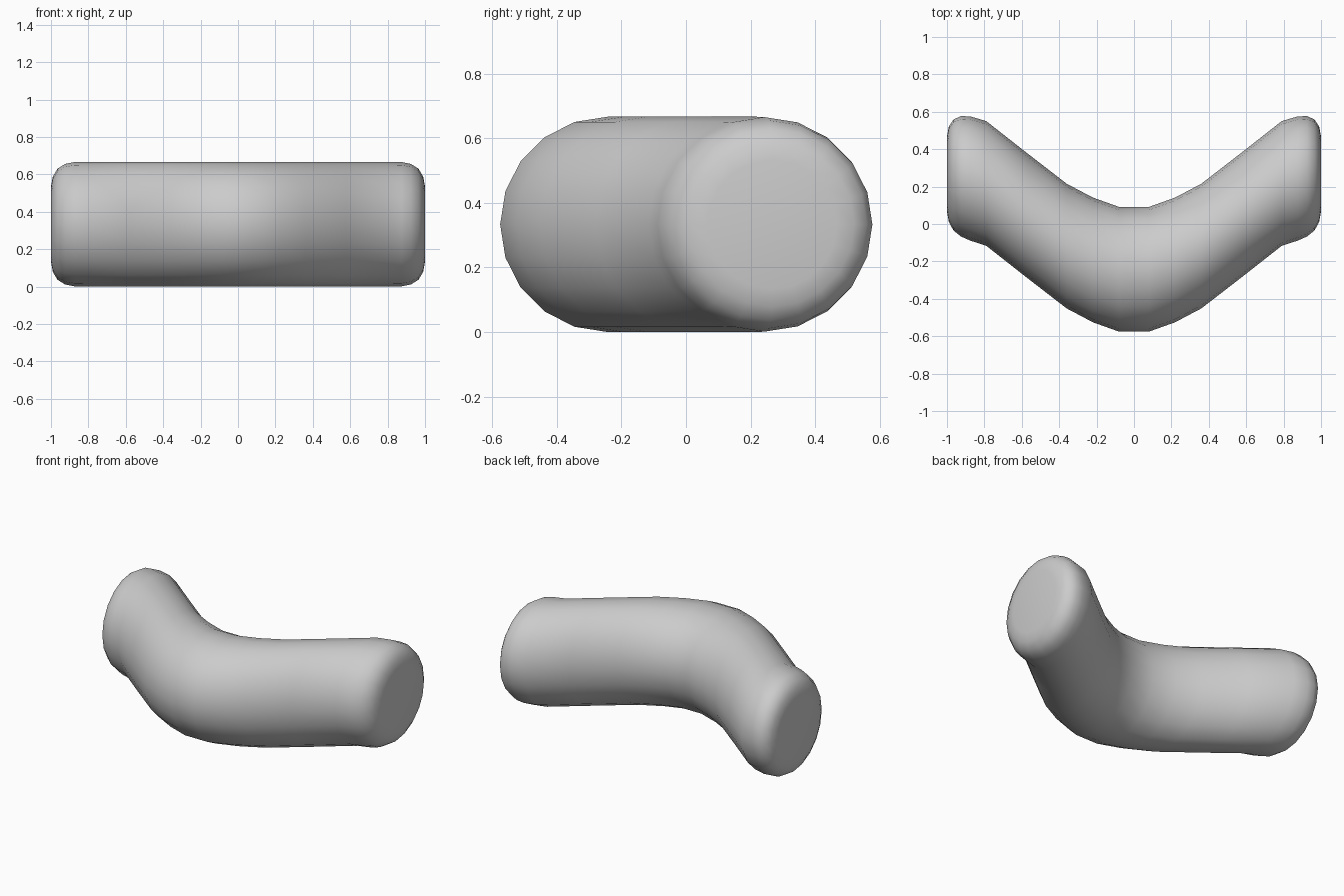
import bpy, bmesh
from math import sin, cos, pi

if "Cube" in bpy.data.objects:
    bpy.data.objects.remove(bpy.data.objects["Cube"])

SIDES = 20
R = 1 / 3

# Half of the path: (x, centre y, radius), from the bend to the rounded end
half = [(0.08, -0.242, R), (0.22, -0.192, R), (0.36, -0.118, R),
        (0.58, 0.052, R), (0.79, 0.217, R), (0.875, 0.243, 0.332),
        (0.925, 0.255, 0.322), (0.965, 0.262, 0.297),
        (0.99, 0.266, 0.255), (1.0, 0.267, 0.2)]
path = [(-x, y, r) for x, y, r in reversed(half)] + half


def ring(bm, x, y, r):
    """Upright circle facing along x."""
    return [bm.verts.new((x, y + r * cos(2 * pi * i / SIDES),
                          R + r * sin(2 * pi * i / SIDES)))
            for i in range(SIDES)]


# Bent tube skinned through the rings, with flat ends
bm = bmesh.new()
rings = [ring(bm, *p) for p in path]
for a, b in zip(rings, rings[1:]):
    for i in range(SIDES):
        j = (i + 1) % SIDES
        bm.faces.new((a[i], a[j], b[j], b[i]))
bm.faces.new(rings[0])
bm.faces.new(rings[-1])
bmesh.ops.recalc_face_normals(bm, faces=bm.faces)
for f in bm.faces:
    f.smooth = True
mesh = bpy.data.meshes.new("bent_tube")
bm.to_mesh(mesh)
bm.free()
bpy.context.collection.objects.link(bpy.data.objects.new("bent_tube", mesh))
